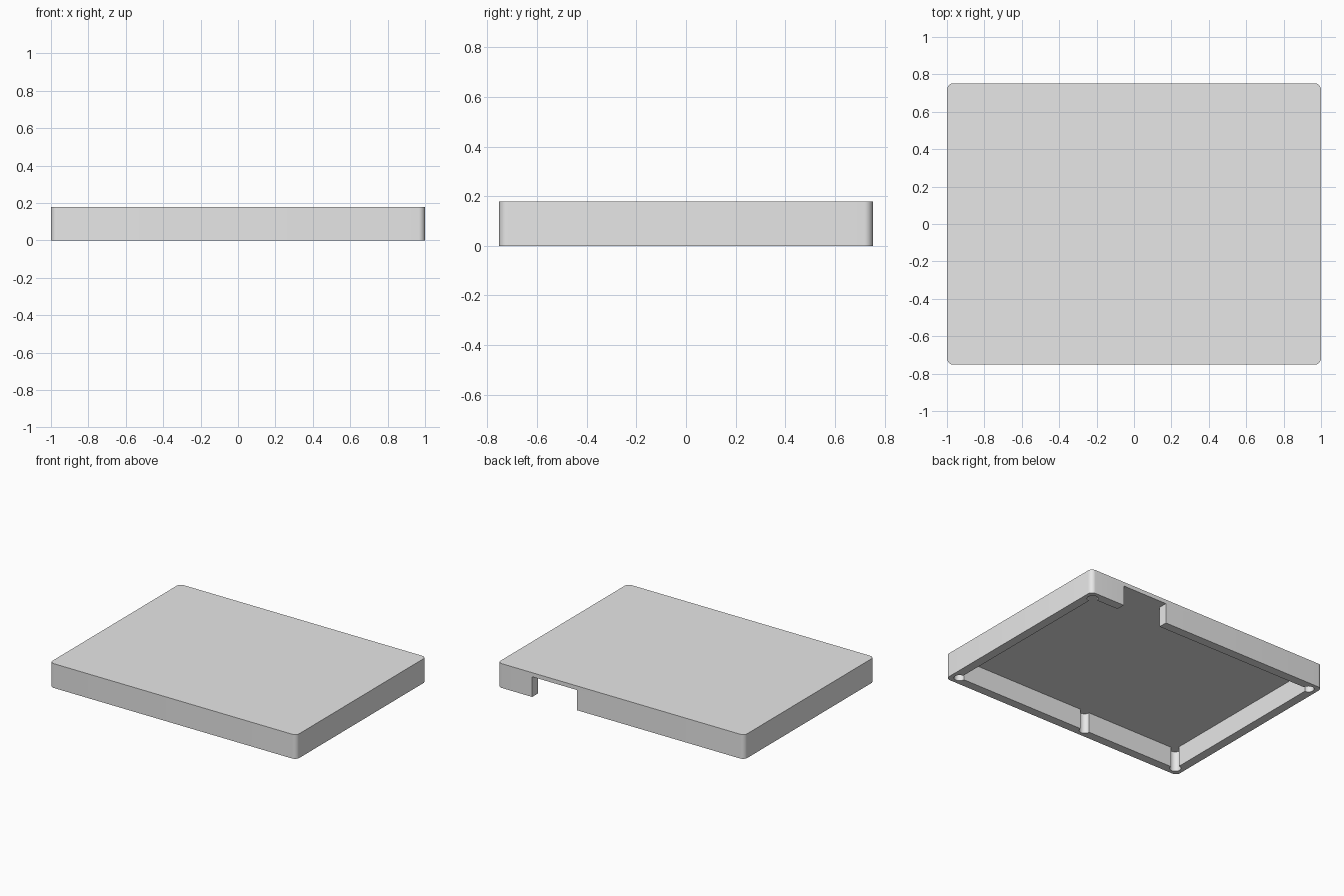
import bpy
import bmesh
import math

WIDTH, DEPTH, HEIGHT = 2.0, 1.505, 0.178
WALL = 0.065
CEILING = 0.148
CORNER = 0.035
RELIEF = 0.038

cube = bpy.data.objects.get("Cube")
if cube:
    bpy.data.objects.remove(cube, do_unlink=True)

grey = bpy.data.materials.new("light_grey")
grey.use_nodes = True
grey.diffuse_color = (0.8, 0.8, 0.8, 1)
grey.node_tree.nodes["Principled BSDF"].inputs["Base Color"].default_value = (0.8, 0.8, 0.8, 1)


def prism(name, outline, z0, z1):
    """Extrude a flat outline from z0 to z1."""
    bm = bmesh.new()
    face = bm.faces.new([bm.verts.new((x, y, z0)) for x, y in outline])
    new = bmesh.ops.extrude_face_region(bm, geom=[face])["geom"]
    top = [v for v in new if isinstance(v, bmesh.types.BMVert)]
    bmesh.ops.translate(bm, verts=top, vec=(0, 0, z1 - z0))
    bmesh.ops.recalc_face_normals(bm, faces=bm.faces)
    mesh = bpy.data.meshes.new(name)
    bm.to_mesh(mesh)
    bm.free()
    mesh.materials.append(grey)
    obj = bpy.data.objects.new(name, mesh)
    bpy.context.collection.objects.link(obj)
    return obj


def rectangle(x0, x1, y0, y1):
    return [(x0, y0), (x1, y0), (x1, y1), (x0, y1)]


def circle(cx, cy, r, sides=16):
    turns = [math.tau * (i + 0.5) / sides for i in range(sides)]
    return [(cx + r * math.cos(a), cy + r * math.sin(a)) for a in turns]


def rounded_rectangle(hx, hy, r, steps=8):
    points = []
    for quarter, (sx, sy) in enumerate([(1, 1), (-1, 1), (-1, -1), (1, -1)]):
        for i in range(steps + 1):
            a = math.pi / 2 * (quarter + i / steps)
            points.append((sx * (hx - r) + r * math.cos(a), sy * (hy - r) + r * math.sin(a)))
    return points


def cut(target, outline):
    """Remove a pocket that is open below and ends at the ceiling."""
    cutter = prism("pocket_cutter", outline, -0.1, CEILING)
    cutter.hide_render = True
    mod = target.modifiers.new("pocket", "BOOLEAN")
    mod.operation = "DIFFERENCE"
    mod.solver = "EXACT"
    mod.object = cutter
    bpy.context.view_layer.objects.active = target
    bpy.ops.object.modifier_apply(modifier=mod.name)
    bpy.data.objects.remove(cutter, do_unlink=True)


# Shallow lid with rounded vertical corners
hx, hy = WIDTH / 2, DEPTH / 2
ix, iy = hx - WALL, hy - WALL
lid = prism("lid_shell", rounded_rectangle(hx, hy, CORNER), 0, HEIGHT)

# Hollow underside
cut(lid, rectangle(-ix, ix, -iy, iy))

# Opening in the back wall
cut(lid, rectangle(0.355, 0.72, iy - 0.05, hy + 0.1))

# Round reliefs in the inner corners and in the front wall
for sx in (-1, 1):
    for sy in (-1, 1):
        cut(lid, circle(sx * ix, sy * iy, RELIEF))
cut(lid, circle(-0.15, -iy, RELIEF))

# Smooth the round corners, keep the edges sharp
bpy.ops.object.select_all(action="DESELECT")
lid.select_set(True)
bpy.context.view_layer.objects.active = lid
bpy.ops.object.shade_smooth_by_angle(angle=math.radians(30))
